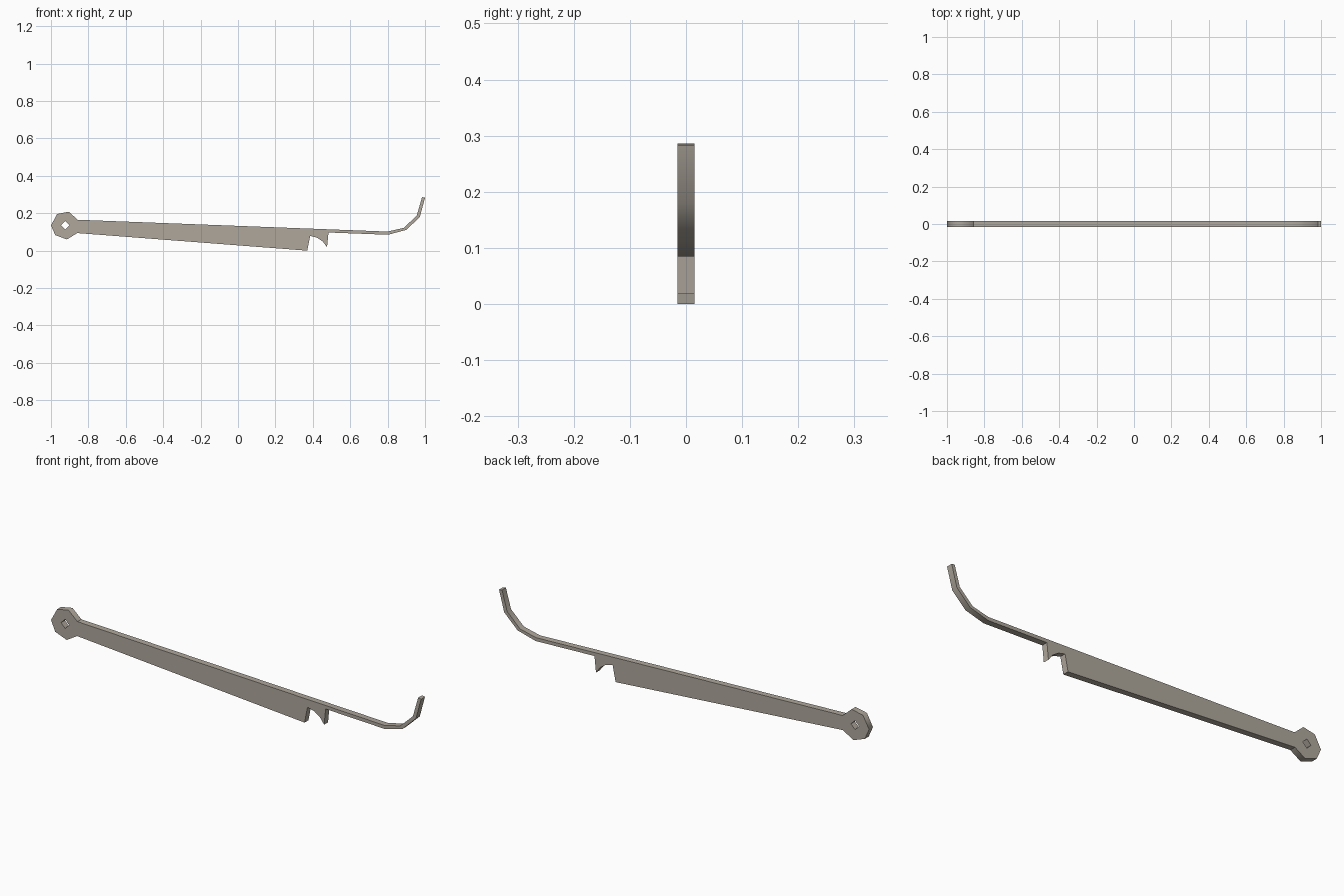
import bpy
import bmesh
from math import pi, radians

if "Cube" in bpy.data.objects:
    bpy.data.objects.remove(bpy.data.objects["Cube"])

# Outline of the lever in the x-z plane: pivot eye, blade, notch, curled tail
pivot_eye_top = [(-1.0, .135), (-.967, .196), (-.905, .208), (-.857, .165)]
tail_top = [(.80, .102), (.887, .122), (.956, .188), (.984, .286)]
tail_bottom = [(1.0, .283), (.972, .18), (.9, .111), (.802, .085)]
notch = [(.484, .097), (.476, .018), (.452, .050), (.422, .070), (.386, .079)]
blade_bottom = [(.37, 0.0), (-.859, .094)]
pivot_eye_bottom = [(-.915, .06), (-.977, .083)]
outline = (pivot_eye_top + tail_top + tail_bottom + notch
           + blade_bottom + pivot_eye_bottom)

# Diamond hole for the pivot
r = .022
hole = [(-.924 - r, .136), (-.924, .136 + r), (-.924 + r, .136), (-.924, .136 - r)]

# Fill the profile flat and extrude to thickness
curve = bpy.data.curves.new("lever_arm", 'CURVE')
curve.dimensions = '2D'
curve.fill_mode = 'BOTH'
curve.extrude = .015
for loop in (outline, hole):
    s = curve.splines.new('POLY')
    s.points.add(len(loop) - 1)
    for p, (x, z) in zip(s.points, loop):
        p.co = (x, z, 0, 1)
    s.use_cyclic_u = True

# Stand it upright and turn it into a mesh
lever = bpy.data.objects.new("lever_arm", curve)
bpy.context.collection.objects.link(lever)
lever.rotation_euler = (pi / 2, 0, 0)
bpy.context.view_layer.objects.active = lever
lever.select_set(True)
bpy.ops.object.convert(target='MESH')
bpy.ops.object.transform_apply(location=False, rotation=True, scale=False)
lever = bpy.context.object

# Weld the rim to the sides; keep the eye-to-blade corners crisp
bm = bmesh.new()
bm.from_mesh(lever.data)
bmesh.ops.remove_doubles(bm, verts=bm.verts, dist=.0005)
bmesh.ops.recalc_face_normals(bm, faces=bm.faces)
for e in bm.edges:
    a, b = e.verts
    across = abs(a.co.y - b.co.y) > .02
    if across and abs(a.co.x + .858) < .004:
        e.smooth = False
bm.to_mesh(lever.data)
bm.free()
bpy.ops.object.shade_smooth_by_angle(angle=radians(60), keep_sharp_edges=True)

# Dull brown-grey metal
metal = bpy.data.materials.new("dull_metal")
metal.diffuse_color = (.43, .39, .335, 1)
metal.use_nodes = True
metal.node_tree.nodes["Principled BSDF"].inputs["Base Color"].default_value = metal.diffuse_color
lever.data.materials.clear()
lever.data.materials.append(metal)
